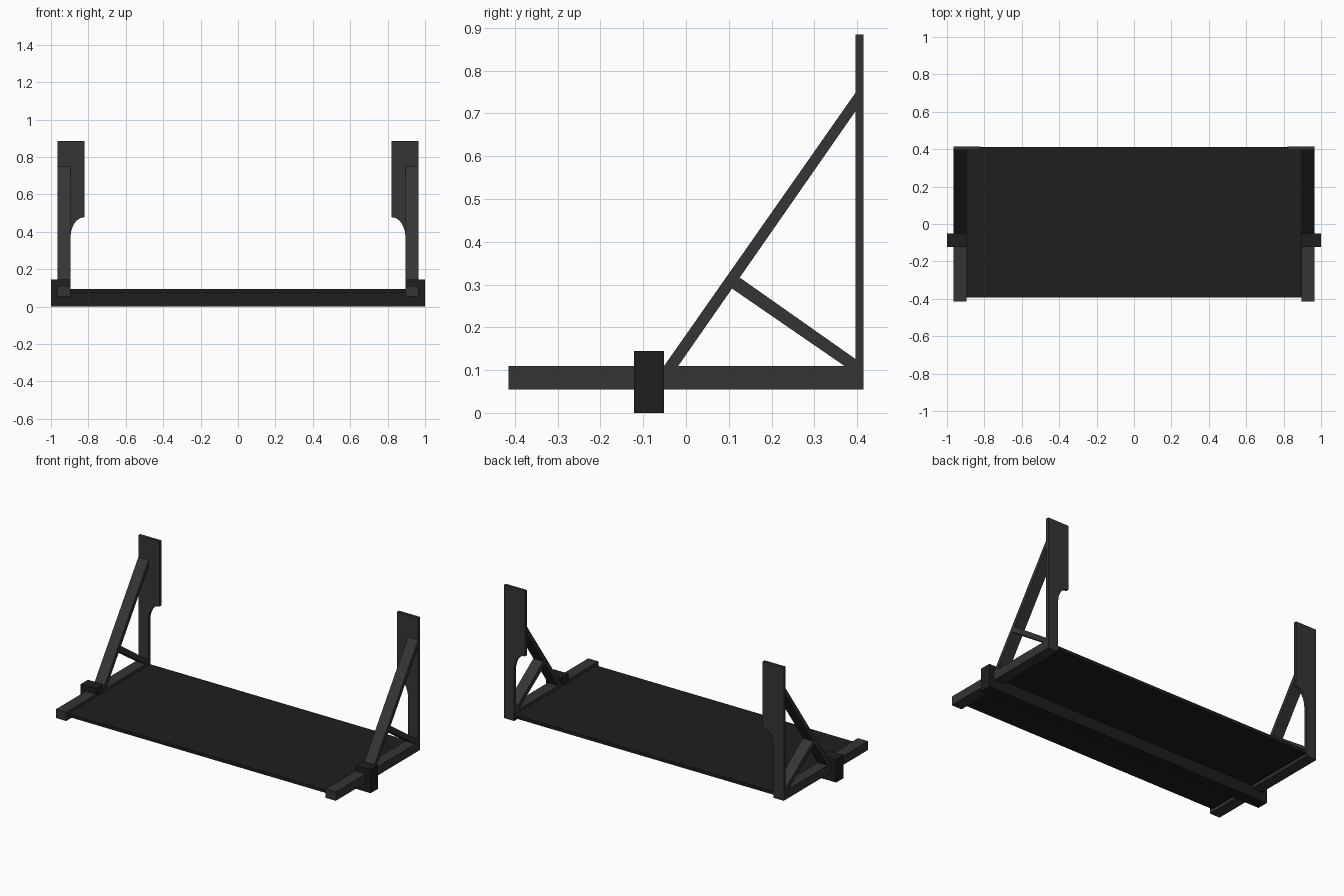
import bpy, bmesh, math
from mathutils import Vector

if "Cube" in bpy.data.objects:
    bpy.data.objects.remove(bpy.data.objects["Cube"])


def material(name, v):
    m = bpy.data.materials.new(name)
    m.diffuse_color = (v, v, v, 1)
    m.use_nodes = True
    m.node_tree.nodes["Principled BSDF"].inputs["Base Color"].default_value = m.diffuse_color
    return m


FRAME = material("frame_grey", 0.035)
DARK = material("dark_grey", 0.013)


def prism(name, points, offset, mat, mirror=False):
    """Extrude a flat outline along offset; optionally mirror across x = 0."""
    bm = bmesh.new()
    face = bm.faces.new([bm.verts.new(p) for p in points])
    res = bmesh.ops.extrude_face_region(bm, geom=[face])
    moved = [g for g in res["geom"] if isinstance(g, bmesh.types.BMVert)]
    bmesh.ops.translate(bm, verts=moved, vec=Vector(offset))
    bmesh.ops.recalc_face_normals(bm, faces=bm.faces)
    me = bpy.data.meshes.new(name)
    bm.to_mesh(me)
    bm.free()
    me.materials.append(mat)
    ob = bpy.data.objects.new(name, me)
    bpy.context.collection.objects.link(ob)
    if mirror:
        mod = ob.modifiers.new("mirror", 'MIRROR')
        mod.use_mirror_merge = False
    return ob


def box(name, lo, hi, mat, mirror=False):
    (x0, y0, z0), (x1, y1, z1) = lo, hi
    pts = [(x0, y0, z0), (x1, y0, z0), (x1, y1, z0), (x0, y1, z0)]
    return prism(name, pts, (0, 0, z1 - z0), mat, mirror)


def side_profile(name, yz, mat):
    return prism(name, [(XI, y, z) for y, z in yz], (XO - XI, 0, 0), mat, True)


XI, XO = 0.895, 0.965          # inner and outer faces of the side frames
RAIL_TOP, YB = 0.11, 0.396     # rail top, front face of the back post

# Thin floor panel between the rails
box("floor_panel", (-XI, -0.393, 0.073), (XI, 0.413, 0.093), DARK)

# Cross beam below the panel with taller end blocks
box("cross_beam", (-XI, -0.122, 0), (XI, -0.051, 0.073), DARK)
box("end_block", (XI, -0.122, 0), (1, -0.051, 0.145), DARK, True)

# Side rails
box("side_rail", (XI, -0.415, 0.055), (XO, 0.415, RAIL_TOP), FRAME, True)

# Back posts, widened at the top by a curved shoulder
outline = [(XI, RAIL_TOP), (XO, RAIL_TOP), (XO, 0.885), (0.82, 0.885)]
for i in range(9):
    a = math.radians(90 - i * 90 / 8)
    outline.append((0.82 + 0.075 * math.cos(a), 0.373 + 0.105 * math.sin(a)))
prism("back_post", [(x, YB, z) for x, z in outline], (0, 0.415 - YB, 0), FRAME, True)

# Long diagonal braces and short struts
side_profile("diagonal_brace", [(-0.051, RAIL_TOP), (-0.018, RAIL_TOP),
                                (YB, 0.705), (YB, 0.748)], FRAME)
side_profile("short_strut", [(0.126, 0.316), (0.107, 0.291), (0.37, RAIL_TOP),
                             (YB, RAIL_TOP), (YB, 0.126)], FRAME)
